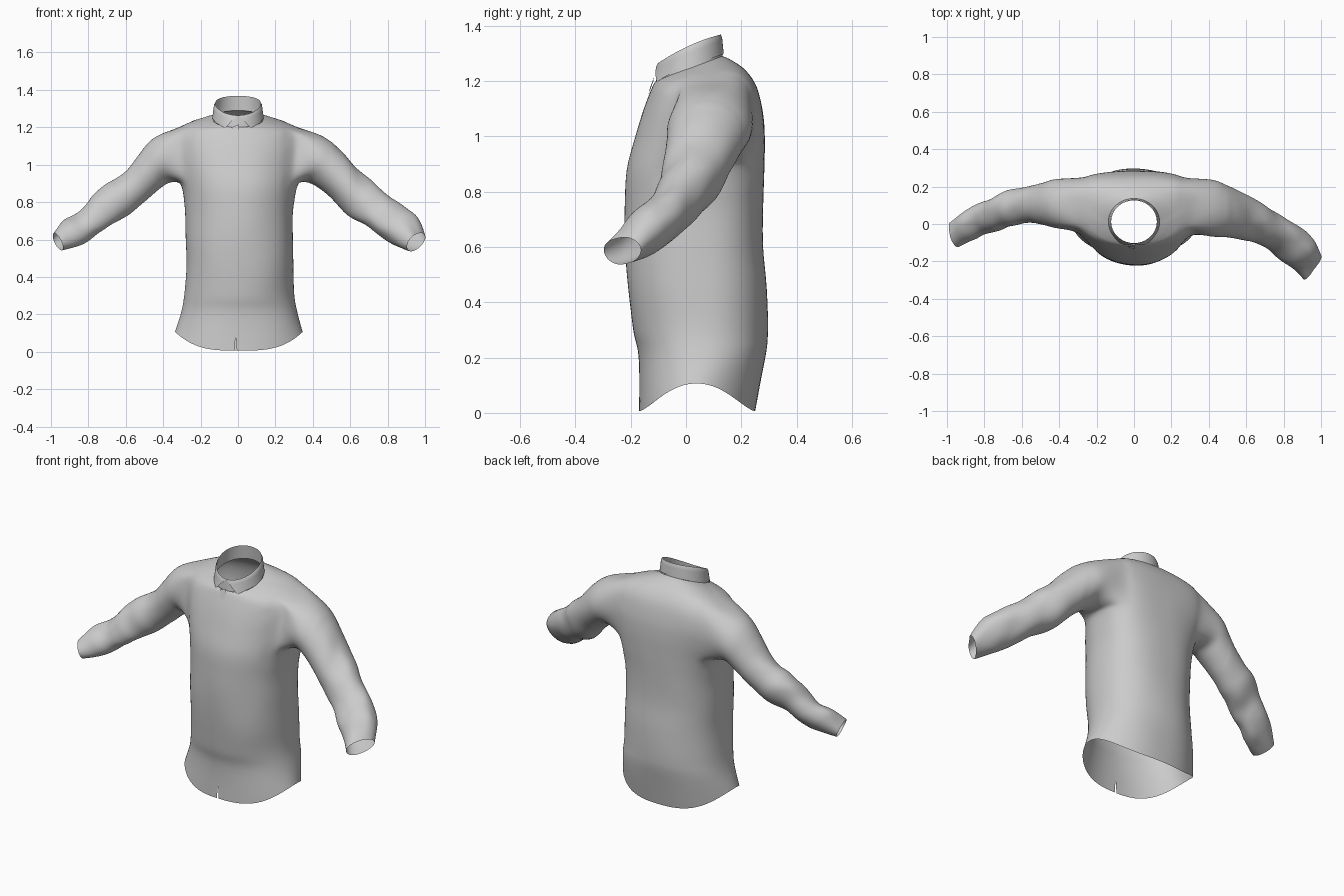
import bpy, bmesh
from math import sin, cos, pi, copysign
from mathutils import Vector, noise

if "Cube" in bpy.data.objects:
    bpy.data.objects.remove(bpy.data.objects["Cube"])

N, SUB = 96, 5


def loft(keys, n):
    """Smooth in-between rings through the key rings (Catmull-Rom)."""
    out = []
    for i in range(len(keys) - 1):
        a, b, c, d = (keys[min(max(i + k, 0), len(keys) - 1)] for k in (-1, 0, 1, 2))
        for s in range(n):
            t = s / n
            out.append([0.5 * (2 * q + (r - p) * t + (2 * p - 5 * q + 4 * r - w) * t * t
                               + (3 * q - p - 3 * r + w) * t ** 3)
                        for p, q, r, w in zip(a, b, c, d)])
    return out + [keys[-1]]


def finish(name, bm, angle=50):
    bmesh.ops.recalc_face_normals(bm, faces=bm.faces)
    me = bpy.data.meshes.new(name)
    bm.to_mesh(me)
    bm.free()
    ob = bpy.data.objects.new(name, me)
    bpy.context.collection.objects.link(ob)
    bpy.ops.object.select_all(action='DESELECT')
    bpy.context.view_layer.objects.active = ob
    ob.select_set(True)
    bpy.ops.object.shade_smooth_by_angle(angle=angle * pi / 180)
    return ob


def skin(bm, rings, closed=True, skip=lambda r, j: False):
    """Quads between successive rings of bmesh verts."""
    n = len(rings[0])
    for r in range(len(rings) - 1):
        for j in range(n if closed else n - 1):
            if not skip(r, j):
                k = (j + 1) % n
                bm.faces.new((rings[r][j], rings[r][k], rings[r + 1][k], rings[r + 1][j]))


def sp(v, e):
    return copysign(abs(v) ** e, v)


# Body rings: z, left x, right x, front y, back y, backward rise, back squareness, side shift
BODY = [(.006, -.335, .345, -.17, .25, 0, .95, 0), (.2, -.303, .318, -.17, .289, 0, .9, 0),
        (.3, -.285, .30, -.19, .297, 0, .85, 0), (.45, -.275, .297, -.21, .293, 0, .8, 0),
        (.6, -.28, .294, -.22, .28, 0, .78, .01), (.75, -.283, .295, -.222, .28, 0, .76, .02),
        (.88, -.30, .315, -.215, .283, 0, .72, .03), (1.0, -.33, .335, -.183, .285, 0, .65, .03),
        (1.09, -.345, .35, -.155, .278, 0, .62, .03), (1.168, -.34, .345, -.13, .255, .012, .65, .03),
        (1.212, -.29, .29, -.118, .215, .027, .75, .03), (1.235, -.20, .20, -.112, .165, .04, .9, .01),
        (1.245, -.135, .135, -.108, .132, .045, 1, 0)]


def body_ring(z, xl, xr, yf, yb, rise, e, shift):
    ring = []
    for j in range(N):
        a = 2 * pi * j / N
        s, c = sin(a), cos(a)
        hem = 0.1 * abs(c) ** 3 if z < 0.05 else 0
        ring.append(Vector(((xl + xr) / 2 + (xr - xl) / 2 * sp(c, .92),
                            (yf + yb) / 2 + (yb - yf) / 2 * sp(s, e if s > 0 else .92) + shift * c * c,
                            z + hem + rise * s)))
    return ring


# Sleeve stations: top x, top z, bottom x, bottom z, centre y, half depth, skew
RIGHT = [(.45, 1.16, .37, .905, .085, .155, 0), (.54, 1.085, .43, .875, .07, .14, 0),
         (.63, .99, .50, .82, .045, .125, 0), (.72, .905, .58, .735, .015, .11, .01),
         (.80, .835, .68, .675, -.035, .095, .02), (.88, .775, .77, .615, -.095, .09, .04),
         (.95, .725, .845, .57, -.155, .078, .045), (.973, .635, .93, .54, -.23, .065, .04)]
LEFT = [(-.45, 1.15, -.365, .905, .11, .135, 0), (-.53, 1.05, -.42, .87, .108, .115, 0),
        (-.60, .965, -.49, .81, .105, .10, 0), (-.70, .90, -.58, .735, .09, .095, -.01),
        (-.78, .83, -.67, .685, .06, .085, -.02), (-.86, .745, -.76, .62, .03, .08, -.025),
        (-.93, .695, -.845, .575, -.01, .073, -.025), (-.985, .635, -.945, .54, -.055, .065, -.02)]


def sleeve_ring(tx, tz, bx, bz, yc, hy, skew, n):
    top, bot = Vector((tx, yc, tz)), Vector((bx, yc, bz))
    c, u, v = (top + bot) / 2, (top - bot) / 2, Vector((skew, hy, 0))
    return [c + u * cos(2 * pi * i / n) + v * sin(2 * pi * i / n) for i in range(n)]


# Shirt body with open armholes and the front hem slit
R0, R1, C0, C1 = 31, 48, -8, 11
bm = bmesh.new()
body = [[bm.verts.new(p) for p in ring] for ring in loft([body_ring(*b) for b in BODY], SUB)]


def body_skip(r, j):
    if j == 71 and r < 2:
        return True
    rel = (j + N // 2) % N - N // 2
    return R0 <= r < R1 and (C0 <= rel < C1 or C0 <= N // 2 - 1 - j < C1)


skin(bm, body, True, body_skip)
for r in range(3):
    body[r][71].co.x = -.018 + .002 * r
    body[r][72].co.x = -.006 - .002 * r

# Sleeves grown out of the armhole loops
path = ([(R1, c) for c in range(1, C1)] + [(r, C1) for r in range(R1, R0, -1)]
        + [(R0, c) for c in range(C1, C0, -1)] + [(r, C0) for r in range(R0, R1)]
        + [(R1, c) for c in range(C0, 1)])
for side, stations in ((1, RIGHT), (-1, LEFT)):
    edge = [body[r][c % N if side > 0 else N // 2 - c] for r, c in path]
    keys = [[v.co.copy() for v in edge]] + [sleeve_ring(*s, len(edge)) for s in stations]
    rings = [edge] + [[bm.verts.new(p) for p in ring] for ring in loft(keys, 7)[1:]]
    skin(bm, rings)
bmesh.ops.delete(bm, geom=[v for v in bm.verts if not v.link_faces], context='VERTS')
bmesh.ops.recalc_face_normals(bm, faces=bm.faces)

# Soften the armhole seam, then press in cloth folds
seam = [v for v in bm.verts if .24 < abs(v.co.x) < .5 and v.co.z > .82]
for _ in range(12):
    bmesh.ops.smooth_vert(bm, verts=seam, factor=.5, use_axis_x=True, use_axis_y=True, use_axis_z=True)
bm.normal_update()
for v in bm.verts:
    p = v.co
    w = min(max((abs(p.x) - .5) / .2, 0), 1)
    along = abs(p.x) * .75 - p.z * .65 + p.y * .5
    fold = noise.noise(Vector((along * 10, p.y * 9, (p.z + p.x) * 5)))
    drape = noise.noise(Vector((p.x * 5, p.y * 5 + 3, p.z * 3)))
    low = min(p.z / .15, 1) * min(max((1.24 - p.z) / .1, 0), 1)
    v.co = p + v.normal * (fold * .013 * w + drape * .006 * (1 - w) * low)
finish("shirt_body", bm, 60)


# Collar: stand rises from the neckline, leaf folds back down to two points
def neck(th, rx, ry, z):
    """th = 0 at the front centre."""
    return Vector((rx * sin(th), .012 - ry * cos(th), z))


def top_z(th):
    return 1.322 - .052 * cos(th) - .006 * cos(2 * th)


def base_z(th):
    return 1.245 - .045 * cos(th)


M = 72
bm = bmesh.new()
stand = []
for k in range(6):
    t = k / 5
    stand.append([bm.verts.new(neck(th, .135 - .013 * t, .12 - .006 * t,
                                    base_z(th) + (top_z(th) - base_z(th)) * t))
                  for th in (2 * pi * j / M for j in range(M))])
skin(bm, stand)
finish("collar_stand", bm)

bm = bmesh.new()
leaf = []
for k in range(7):
    t = k / 6
    gap = .03 + .5 * t
    row = []
    for j in range(M + 1):
        th = gap + (2 * pi - 2 * gap) * j / M
        tip = max(0, 1 - min(j, M - j) / 9) ** 1.5
        low = base_z(th) + .008 - .018 * tip
        bulge = .005 * min(t * 6, 1) + .010 * t
        row.append(bm.verts.new(neck(th, .122 + bulge, .114 + bulge * .7 + .012 * tip * t,
                                     top_z(th) + (low - top_z(th)) * t)))
    leaf.append(row)
skin(bm, leaf, False)
finish("collar_leaf", bm)

# Small placket tip below the collar
bm = bmesh.new()
bm.faces.new([bm.verts.new(p) for p in ((-.035, -.118, 1.2), (-.012, -.136, 1.15),
                                        (.005, -.13, 1.175), (.004, -.115, 1.215))])
finish("placket_tip", bm)
